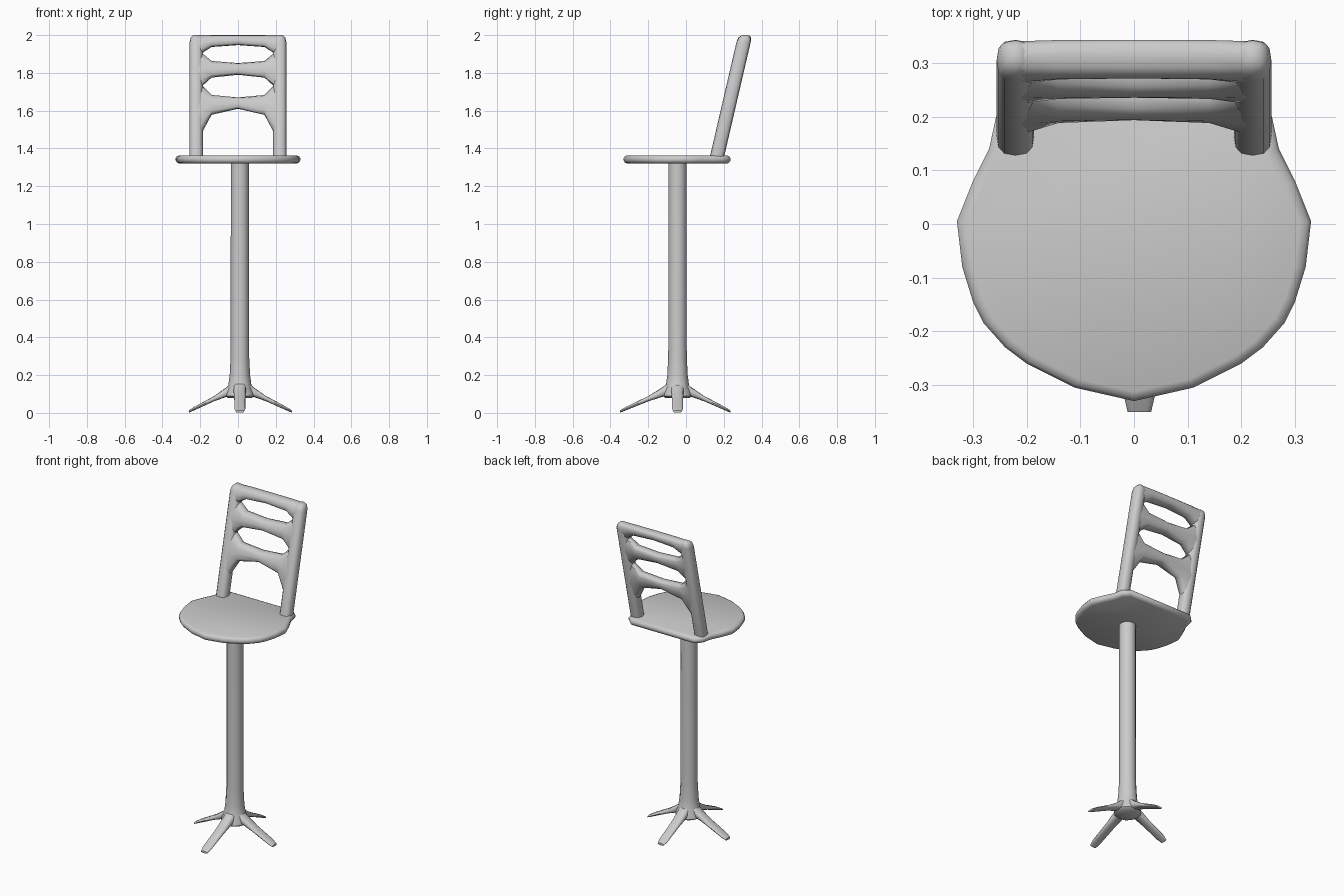
import bpy, bmesh
from math import cos, sin, pi, radians
from mathutils import Vector

cube = bpy.data.objects.get("Cube")
if cube:
    bpy.data.objects.remove(cube)

grey = bpy.data.materials.new("plain_grey")
grey.use_nodes = True
grey.diffuse_color = (0.6, 0.6, 0.6, 1)
grey.node_tree.nodes["Principled BSDF"].inputs["Base Color"].default_value = (0.6, 0.6, 0.6, 1)

POLE = Vector((0.01, -0.045, 0))


def loft(name, rings, angle=50):
    """Skin a list of equal-length point rings and cap both ends."""
    bm = bmesh.new()
    loops = [[bm.verts.new(p) for p in ring] for ring in rings]
    n = len(loops[0])
    for a, b in zip(loops, loops[1:]):
        for i in range(n):
            j = (i + 1) % n
            bm.faces.new((a[i], a[j], b[j], b[i]))
    bm.faces.new(loops[0])
    bm.faces.new(loops[-1])
    bmesh.ops.recalc_face_normals(bm, faces=bm.faces[:])
    mesh = bpy.data.meshes.new(name)
    bm.to_mesh(mesh)
    bm.free()
    mesh.materials.append(grey)
    obj = bpy.data.objects.new(name, mesh)
    bpy.context.collection.objects.link(obj)
    bpy.ops.object.select_all(action='DESELECT')
    obj.select_set(True)
    bpy.context.view_layer.objects.active = obj
    bpy.ops.object.shade_smooth_by_angle(angle=radians(angle))
    return obj


def section(n=12, power=0.75):
    """Unit rounded-square cross-section."""
    for i in range(n):
        c, s = cos(2 * pi * i / n), sin(2 * pi * i / n)
        yield (abs(c) ** power * (1 if c > 0 else -1),
               abs(s) ** power * (1 if s > 0 else -1))


def lean(z):
    """Depth of the backrest's middle plane at height z."""
    return 0.165 + 0.232 * (z - 1.36)


# Seat: rounded disc with a straight back edge
half = [(0, -0.33), (0.11, -0.305), (0.2, -0.26), (0.24, -0.23), (0.28, -0.185),
        (0.3, -0.145), (0.32, -0.08), (0.33, 0.005), (0.3, 0.08), (0.27, 0.14),
        (0.257, 0.2), (0.22, 0.235)]
outline = half + [(-x, y) for x, y in reversed(half[1:])]
loft("seat", [[(x * s, -0.04 + (y + 0.04) * s, z) for x, y in outline]
              for z, s in ((1.32, 0.94), (1.326, 0.98), (1.336, 1),
                           (1.348, 1), (1.358, 0.98), (1.363, 0.94))])

# Pole with a flared hub at the bottom
loft("pole", [[POLE + Vector((r * cos(2 * pi * i / 12), r * sin(2 * pi * i / 12), z))
               for i in range(12)]
              for z, r in ((0.08, 0.065), (0.09, 0.078), (0.11, 0.074), (0.14, 0.062),
                           (0.2, 0.054), (0.3, 0.049), (1.33, 0.048))])

# Four tapering feet
for side, direction, reach in (("left", (1, 0), 0.275), ("right", (-1, 0), 0.27),
                               ("front", (0, -1), 0.305), ("back", (0, 1), 0.28)):
    d = Vector((*direction, 0))
    across = Vector((-d.y, d.x, 0))
    rings = []
    for t, z, h, w in ((0.08, 0.135, 0.05, 0.034), (0.25, 0.112, 0.026, 0.033),
                       (0.5, 0.076, 0.014, 0.03), (0.9, 0.022, 0.009, 0.029),
                       (1, 0.007, 0.006, 0.022)):
        rings.append([POLE + d * reach * t + across * u * w + Vector((0, 0, z + v * h))
                      for u, v in section()])
    loft(side + "_foot", rings)

# Backrest posts with rounded tops
for side, sx in (("left", 1), ("right", -1)):
    loft(side + "_post", [[(sx * 0.221 + u * r, lean(z) + v * r * 1.08, z)
                           for u, v in section()]
                          for z, r in ((1.345, 0.035), (1.965, 0.035),
                                       (1.988, 0.029), (2, 0.016))])

# Backrest rails flaring into the posts: (x, bottom, top) stations
rails = {
    "top_rail": ((0, 1.947, 2), (0.14, 1.937, 2), (0.19, 1.905, 2), (0.222, 1.9, 2)),
    "middle_rail": ((0, 1.79, 1.852), (0.14, 1.775, 1.863), (0.19, 1.73, 1.905),
                    (0.222, 1.72, 1.91)),
    "lower_rail": ((0, 1.61, 1.67), (0.14, 1.578, 1.683), (0.187, 1.49, 1.73),
                   (0.222, 1.44, 1.74)),
}
for name, stations in rails.items():
    full = [(-x, a, b) for x, a, b in reversed(stations[1:])] + list(stations)
    rings = []
    for x, low, high in full:
        zs = [((low + high) / 2 + v * (high - low) / 2, u) for u, v in section()]
        rings.append([(x, lean(z) + u * 0.036, z) for z, u in zs])
    loft(name, rings)
